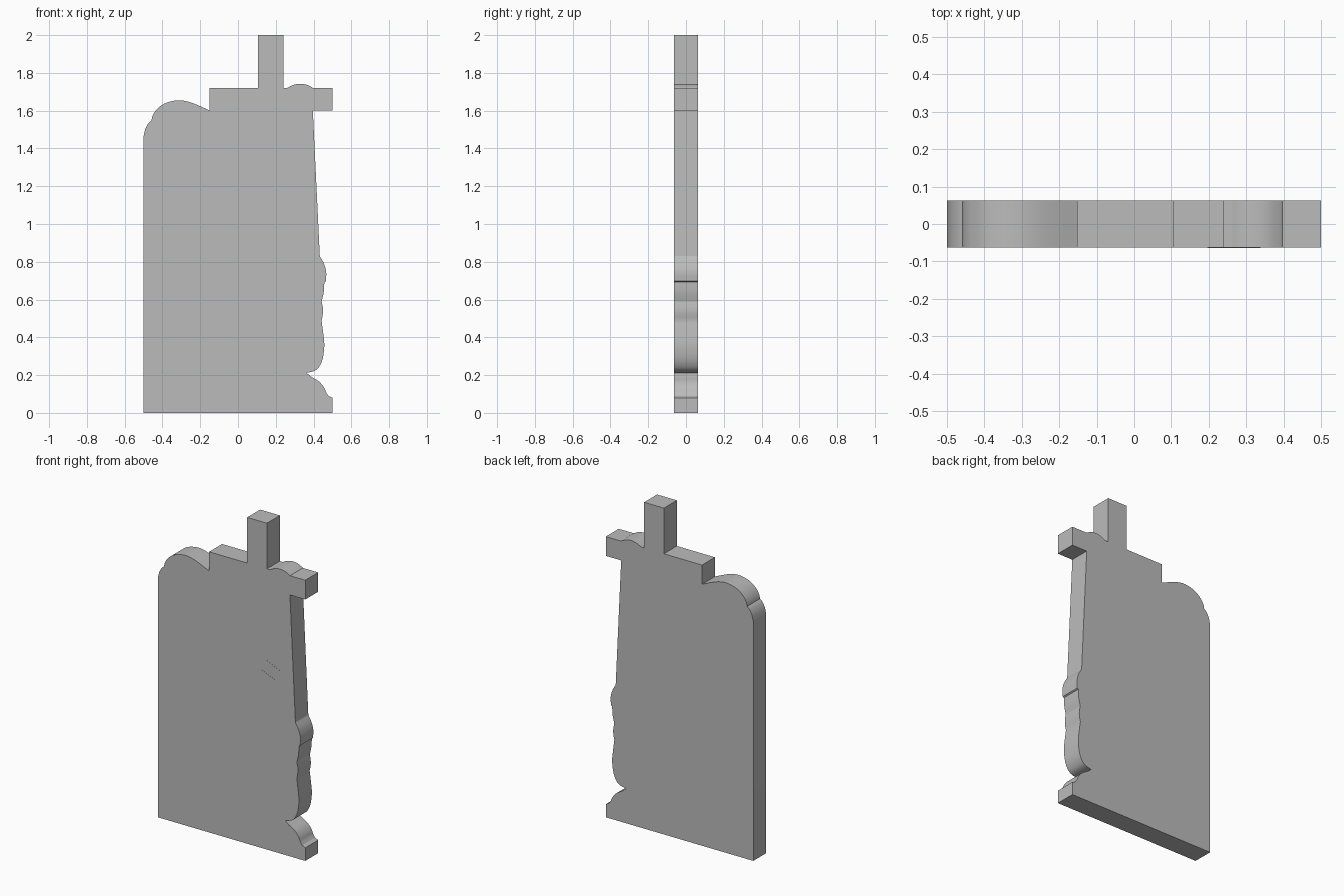
import bpy, bmesh
from mathutils import Vector

if "Cube" in bpy.data.objects:
    bpy.data.objects.remove(bpy.data.objects["Cube"])

DEPTH = 0.0625  # half thickness

stone = bpy.data.materials.new("grey stone")
stone.diffuse_color = (0.5, 0.5, 0.5, 1)
stone.use_nodes = True
stone.node_tree.nodes["Principled BSDF"].inputs["Base Color"].default_value = stone.diffuse_color


def smooth_run(pts, steps=4):
    """Catmull-Rom curve through a run of profile points."""
    p = [Vector(q) for q in pts]
    p = [2 * p[0] - p[1]] + p + [2 * p[-1] - p[-2]]
    out = []
    for a, b, c, d in zip(p, p[1:], p[2:], p[3:]):
        for i in range(steps):
            t = i / steps
            out.append(0.5 * (2 * b + (c - a) * t + (2 * a - 5 * b + 4 * c - d) * t * t
                              + (3 * b - a - 3 * c + d) * t ** 3))
    return out + [p[-2]]


def slab(name, profile, front, back):
    """Extrude an x-z profile between two y positions."""
    bm = bmesh.new()
    face = bm.faces.new([bm.verts.new((x, front, z)) for x, z in profile])
    ext = bmesh.ops.extrude_face_region(bm, geom=[face])
    moved = [g for g in ext["geom"] if isinstance(g, bmesh.types.BMVert)]
    bmesh.ops.translate(bm, verts=moved, vec=(0, back - front, 0))
    bmesh.ops.recalc_face_normals(bm, faces=bm.faces)
    mesh = bpy.data.meshes.new(name)
    bm.to_mesh(mesh)
    bm.free()
    mesh.materials.append(stone)
    ob = bpy.data.objects.new(name, mesh)
    bpy.context.collection.objects.link(ob)
    bpy.ops.object.select_all(action='DESELECT')
    ob.select_set(True)
    bpy.context.view_layer.objects.active = ob
    bpy.ops.object.shade_smooth_by_angle(angle=0.4)
    return ob


# Headstone outline, clockwise from the bottom left
outline = [(-0.5, 0)]
outline += smooth_run([(-0.5, 1.465), (-0.49, 1.505), (-0.473, 1.535), (-0.458, 1.548)])
# rounded left shoulder
outline += smooth_run([(-0.455, 1.567), (-0.44, 1.595), (-0.41, 1.625), (-0.37, 1.645),
                       (-0.315, 1.655), (-0.265, 1.648), (-0.215, 1.63), (-0.152, 1.602)])
# cross bar and upright
outline += [(-0.152, 1.72), (0.106, 1.72), (0.106, 2), (0.24, 2), (0.24, 1.72)]
outline += smooth_run([(0.26, 1.72), (0.285, 1.733), (0.32, 1.742), (0.36, 1.738), (0.395, 1.722)])
outline += [(0.397, 1.72), (0.5, 1.72), (0.5, 1.602), (0.396, 1.602)]
# turned right edge
outline += smooth_run([(0.433, 0.83), (0.455, 0.79), (0.467, 0.745), (0.465, 0.697)])
outline += smooth_run([(0.457, 0.692), (0.454, 0.64), (0.443, 0.59)])
outline += smooth_run([(0.449, 0.56), (0.45, 0.535), (0.447, 0.51)])
outline += smooth_run([(0.442, 0.49), (0.45, 0.43), (0.457, 0.36), (0.449, 0.29),
                       (0.43, 0.245), (0.405, 0.222), (0.363, 0.212)])
# foot
outline += smooth_run([(0.39, 0.19), (0.43, 0.165), (0.455, 0.135), (0.467, 0.108), (0.479, 0.09)])
outline += [(0.5, 0.08), (0.5, 0)]
slab("headstone", outline, -DEPTH, DEPTH)

# Thin ornamental inlay line on the front
inlay = [(0.196, 1.53), (0.233, 1.557), (0.233, 1.162), (0.338, 1.115), (0.338, 1.0),
         (0.235, 1.045), (0.235, 1.006), (0.198, 1.012), (0.198, 1.095), (0.302, 1.052),
         (0.302, 1.098), (0.196, 1.14)]
slab("front_inlay", inlay, -DEPTH - 0.001, -DEPTH + 0.002)
